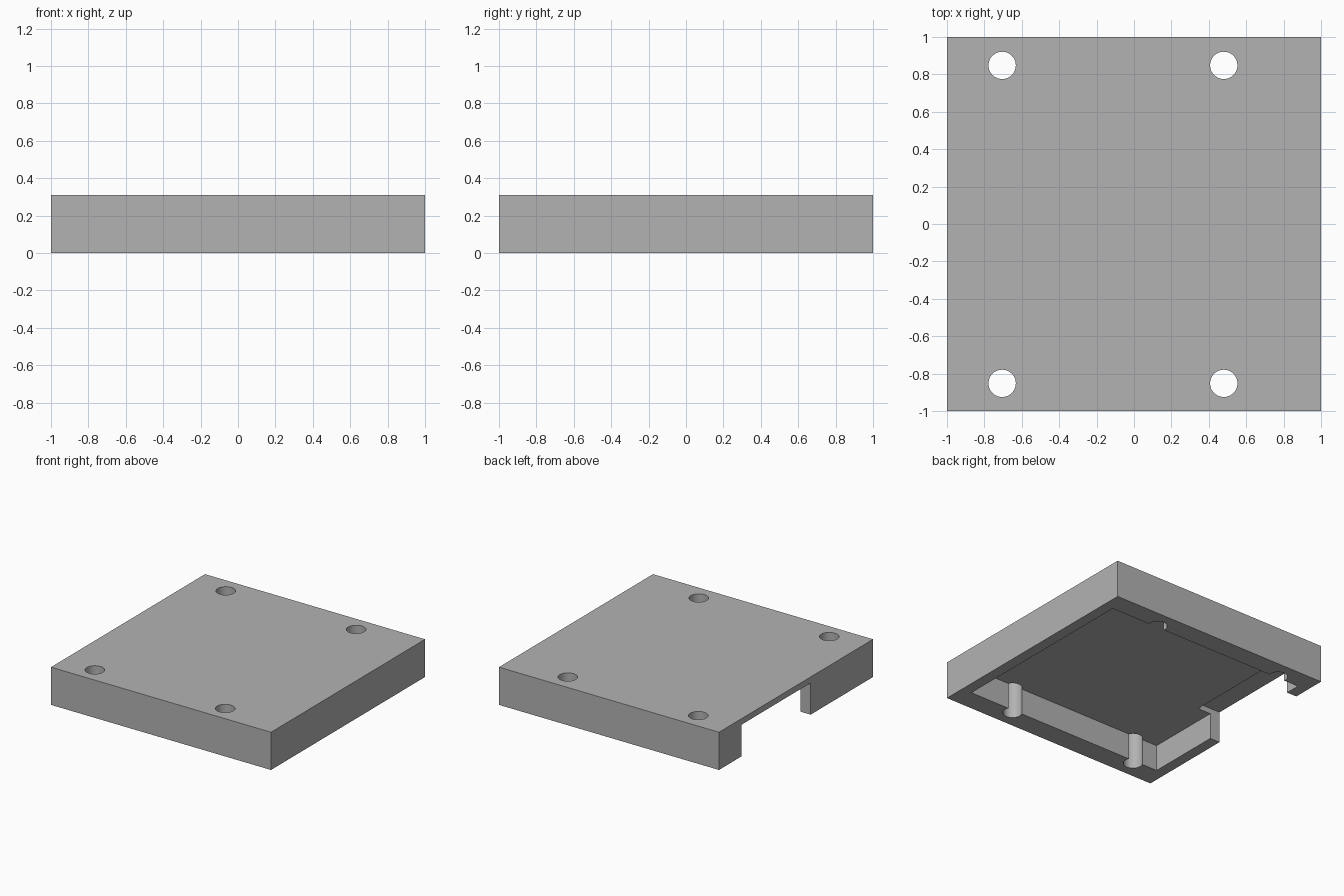
import bpy
import bmesh
from mathutils import Matrix, Vector

cube = bpy.data.objects.get("Cube")
if cube:
    bpy.data.objects.remove(cube, do_unlink=True)

HEIGHT = 0.31
HOLE_RADIUS = 0.073

grey = bpy.data.materials.new("plain grey")
grey.use_nodes = True
colour = (0.45, 0.45, 0.45, 1)
grey.diffuse_color = colour
grey.node_tree.nodes["Principled BSDF"].inputs["Base Color"].default_value = colour


def add_object(name, bm):
    mesh = bpy.data.meshes.new(name)
    bm.to_mesh(mesh)
    bm.free()
    mesh.materials.append(grey)
    obj = bpy.data.objects.new(name, mesh)
    bpy.context.collection.objects.link(obj)
    return obj


def box(name, low, high):
    low, high = Vector(low), Vector(high)
    bm = bmesh.new()
    place = Matrix.Translation((low + high) / 2) @ Matrix.Diagonal((*(high - low), 1))
    bmesh.ops.create_cube(bm, size=1, matrix=place)
    return add_object(name, bm)


def drill(name, x, y):
    bm = bmesh.new()
    bmesh.ops.create_cone(bm, cap_ends=True, segments=48, radius1=HOLE_RADIUS,
                          radius2=HOLE_RADIUS, depth=1,
                          matrix=Matrix.Translation((x, y, HEIGHT / 2)))
    return add_object(name, bm)


# Solid cover block
cover = box("cover", (-1, -1, 0), (1, 1, HEIGHT))

# Hollow underside, side opening and four screw holes
cutters = [
    box("cavity_cutter", (-0.91, -0.82, -0.2), (0.91, 0.835, 0.215)),
    box("side_opening_cutter", (-1.2, -0.19, -0.3), (-0.79, 0.71, 0.26)),
]
for x in (-0.705, 0.48):
    for y in (-0.852, 0.848):
        cutters.append(drill("screw_hole_cutter", x, y))

bpy.context.view_layer.objects.active = cover
for cutter in cutters:
    cutter.hide_render = True
    cut = cover.modifiers.new("cut", "BOOLEAN")
    cut.operation = "DIFFERENCE"
    cut.solver = "EXACT"
    cut.object = cutter
    bpy.ops.object.modifier_apply(modifier=cut.name)
    bpy.data.objects.remove(cutter, do_unlink=True)

# Smooth hole walls, crisp edges elsewhere
bpy.ops.object.select_all(action="DESELECT")
cover.select_set(True)
bpy.ops.object.shade_smooth_by_angle(angle=0.5)
